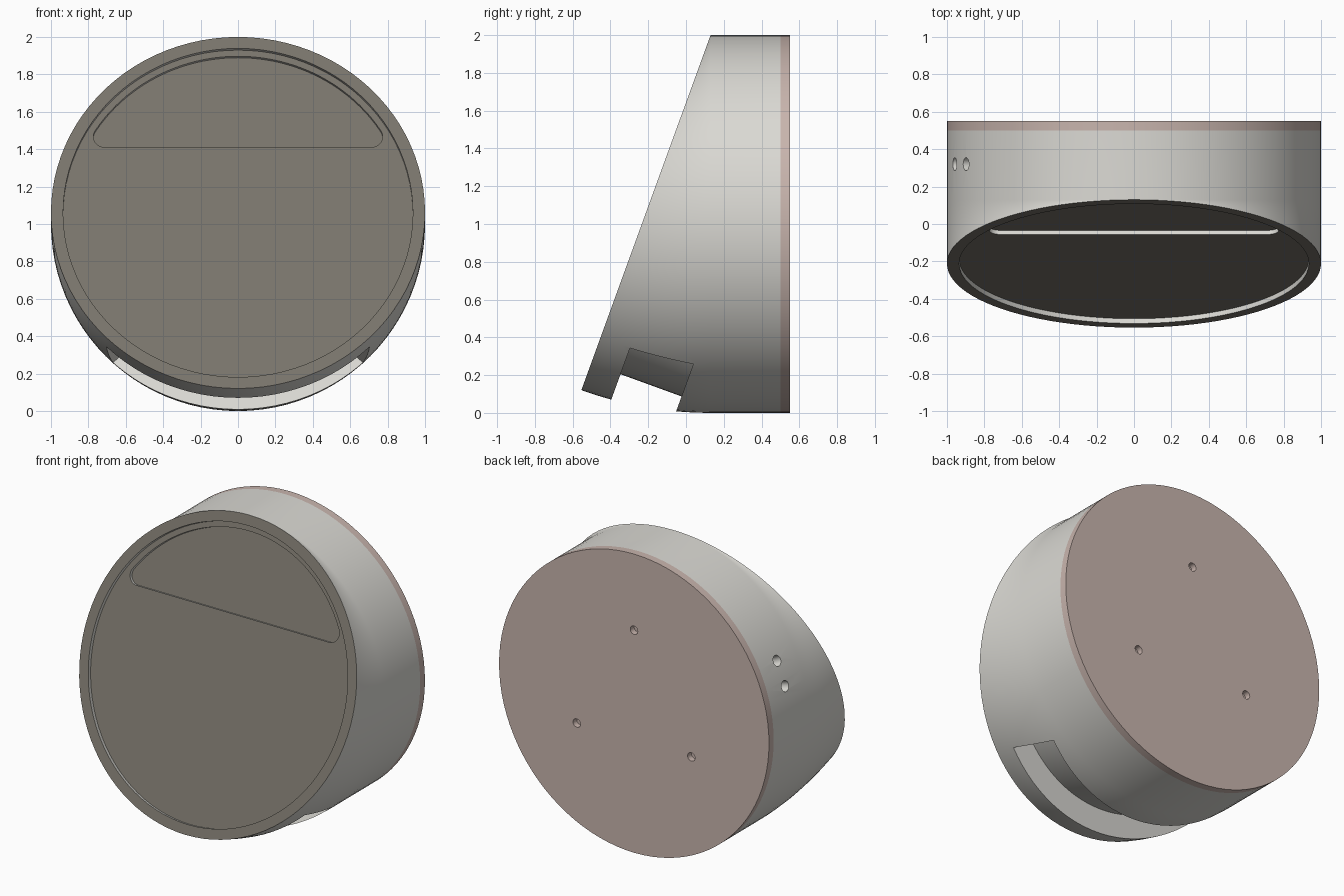
import bpy, bmesh
from math import sin, cos, pi, radians, atan2, sqrt
from mathutils import Matrix, Vector

if "Cube" in bpy.data.objects:
    bpy.data.objects.remove(bpy.data.objects["Cube"])

SIDES = 96
TILT = radians(20)
HINGE = Vector((0, 0.13, 2))          # top edge the front bends around
BACK, SEAM = 0.55, 0.50
UP = Vector((0, sin(TILT), cos(TILT)))
NORMAL = Vector((0, -cos(TILT), sin(TILT)))
CENTRE = HINGE - UP
FRONT = Matrix.Translation(CENTRE) @ Matrix.Rotation(pi / 2 - TILT, 4, 'X')


def material(name, colour):
    m = bpy.data.materials.new(name)
    m.use_nodes = True
    m.diffuse_color = (*colour, 1)
    m.node_tree.nodes["Principled BSDF"].inputs["Base Color"].default_value = (*colour, 1)
    return m


shell = material("light warm grey", (0.71, 0.70, 0.66))
face_dark = material("dark olive grey", (0.19, 0.175, 0.147))
plate_pink = material("dusty pink grey", (0.58, 0.46, 0.42))


def loft(name, rings, *mats):
    """Solid skinned through equal rings of points, capped at both ends."""
    bm = bmesh.new()
    loops = [[bm.verts.new(p) for p in ring] for ring in rings]
    for a, b in zip(loops, loops[1:]):
        for i in range(len(a)):
            j = (i + 1) % len(a)
            bm.faces.new((a[i], a[j], b[j], b[i]))
    bm.faces.new(loops[0][::-1])
    bm.faces.new(loops[-1])
    bmesh.ops.remove_doubles(bm, verts=bm.verts, dist=1e-5)
    bmesh.ops.recalc_face_normals(bm, faces=bm.faces)
    mesh = bpy.data.meshes.new(name)
    bm.to_mesh(mesh)
    bm.free()
    ob = bpy.data.objects.new(name, mesh)
    bpy.context.collection.objects.link(ob)
    for m in mats:
        mesh.materials.append(m)
    return ob


def arc(r, start, end, n, cx=0, cy=0):
    return [(cx + r * cos(start + (end - start) * i / n),
             cy + r * sin(start + (end - start) * i / n)) for i in range(n + 1)]


def prism(name, outline, low, high, frame):
    return loft(name, [[frame @ Vector((x, y, h)) for x, y in outline] for h in (low, high)])


def cut(target, cutter):
    cutter.hide_render = True
    mod = target.modifiers.new("cut", 'BOOLEAN')
    mod.operation = 'DIFFERENCE'
    mod.solver = 'EXACT'
    mod.object = cutter
    activate(target)
    bpy.ops.object.modifier_apply(modifier=mod.name)
    bpy.data.objects.remove(cutter)


def activate(ob):
    bpy.ops.object.select_all(action='DESELECT')
    ob.select_set(True)
    bpy.context.view_layer.objects.active = ob


def disc(r, n):
    return arc(r, pi / 2, pi / 2 + 2 * pi, n)[:-1]


# Body: straight drum that bends around its top edge to the tilted front
def drum_ring(y):
    return [Vector((x, y, 1 + z)) for x, z in disc(1, SIDES)]


def bent_ring(angle):
    turn = Matrix.Translation(HINGE) @ Matrix.Rotation(-angle, 4, 'X') @ Matrix.Translation(-HINGE)
    return [turn @ p for p in drum_ring(HINGE.y)]


STEPS = 10
body = loft("body", [drum_ring(SEAM)] + [bent_ring(TILT * i / STEPS) for i in range(STEPS + 1)],
            shell, face_dark)

# Shallow round recess in the front
cut(body, prism("recess_cutter", disc(0.935, SIDES), -0.027, 0.1, FRONT))

# Rounded segment pocket near the top of the front
R, CORNER, CHORD = 0.90, 0.06, 0.383
cy = CHORD + CORNER
cx = sqrt((R - CORNER) ** 2 - cy ** 2)
phi = atan2(cy, cx)
pocket = (arc(CORNER, -pi / 2, phi, 10, cx, cy) + arc(R, phi, pi - phi, 48)[1:-1]
          + arc(CORNER, pi - phi, 1.5 * pi, 10, -cx, cy))
cut(body, prism("pocket_cutter", pocket, -0.05, 0.1, FRONT))

# Curved slot under the front rim
low, high = radians(225), radians(315)
slot = arc(0.85, low, high, 32) + arc(1.3, high, low, 32)
cut(body, prism("slot_cutter", slot, -0.51, -0.166, FRONT))

# Two round ports on the right side
for degrees in (16.5, 26):
    a = radians(degrees)
    out = Vector((-cos(a), 0, sin(a)))
    place = Matrix.Translation(Vector((0, 0.32, 1)) + out) @ out.to_track_quat('Z', 'Y').to_matrix().to_4x4()
    cut(body, prism("port_cutter", disc(0.035, 24), -0.12, 0.1, place))

# Dark finish on every face that looks out of the front
for poly in body.data.polygons:
    near = (poly.center - CENTRE).dot(NORMAL) > -0.08
    poly.material_index = int(near and poly.normal.dot(NORMAL) > 0.99)

# Back plate with three screw holes
back_plate = loft("back_plate", [drum_ring(SEAM), drum_ring(BACK)], plate_pink)
for i in range(3):
    a = pi / 2 + i * 2 * pi / 3
    place = Matrix.Translation((0.49 * cos(a), BACK, 1 + 0.49 * sin(a))) @ Matrix.Rotation(-pi / 2, 4, 'X')
    cut(back_plate, prism("screw_cutter", disc(0.028, 24), -0.04, 0.1, place))

for ob in (body, back_plate):
    activate(ob)
    bpy.ops.object.shade_smooth_by_angle(angle=radians(30))
